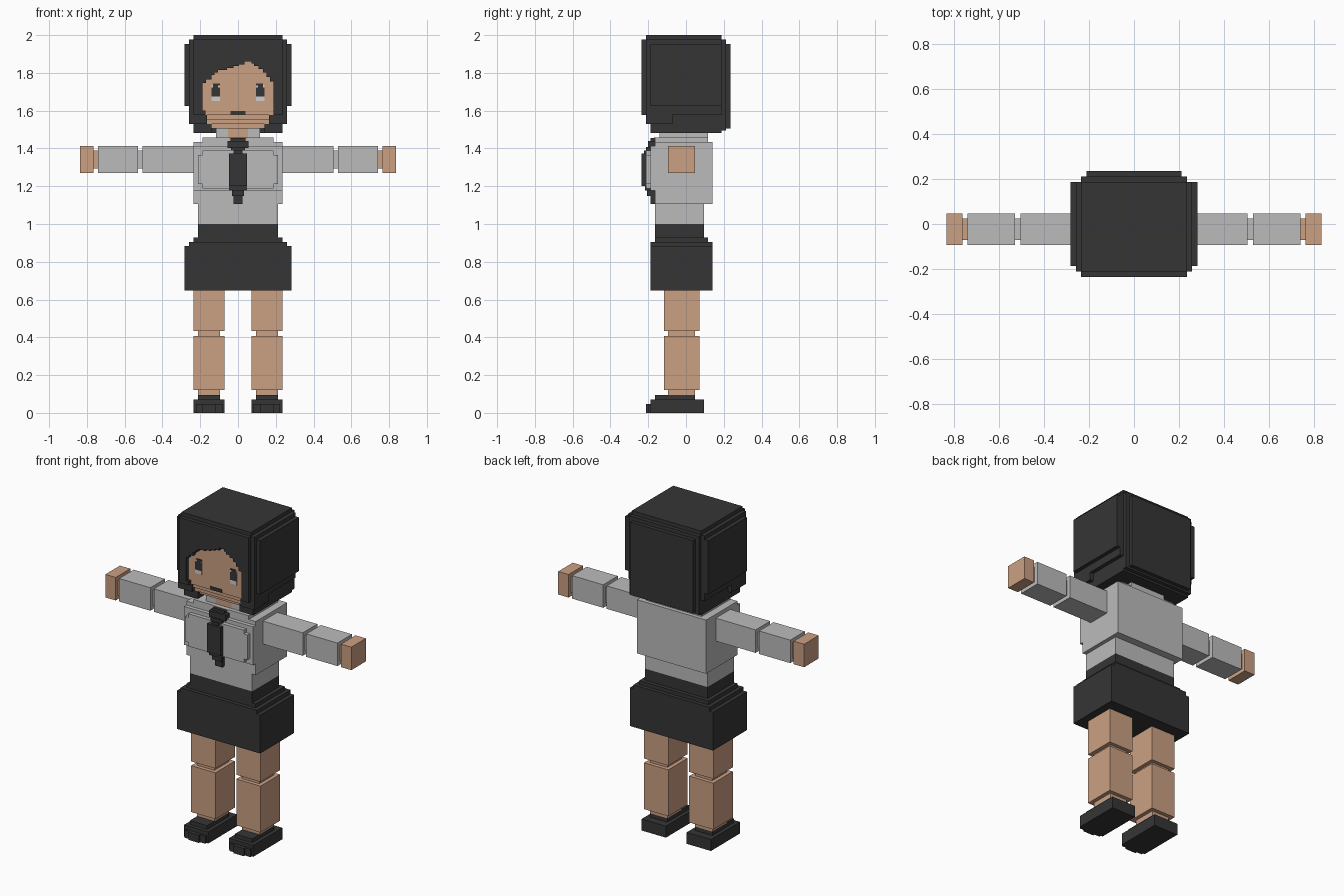
import bpy, bmesh

if "Cube" in bpy.data.objects:
    bpy.data.objects.remove(bpy.data.objects["Cube"])

V = 2 / 85  # size of one block; all measurements below are in blocks


def material(name, rgb):
    m = bpy.data.materials.new(name)
    m.diffuse_color = (*rgb, 1)
    m.use_nodes = True
    m.node_tree.nodes["Principled BSDF"].inputs["Base Color"].default_value = m.diffuse_color
    return m


BLACK = material("charcoal", (0.036, 0.036, 0.036))
SHIRT = material("light grey", (0.50, 0.50, 0.50))
SKIN = material("skin", (0.60, 0.35, 0.225))
WHITE = material("eye white", (0.62, 0.62, 0.62))


def finish(bm, name, mat):
    bmesh.ops.recalc_face_normals(bm, faces=bm.faces)
    bmesh.ops.scale(bm, vec=(V, V, V), verts=bm.verts)
    mesh = bpy.data.meshes.new(name)
    bm.to_mesh(mesh)
    bm.free()
    mesh.materials.append(mat)
    ob = bpy.data.objects.new(name, mesh)
    bpy.context.collection.objects.link(ob)
    return ob


def boxes(name, mat, *items, mirror=False):
    """One object from boxes (x0, x1, y0, y1, z0, z1); mirror adds the other side."""
    bm = bmesh.new()
    items = list(items)
    if mirror:
        items += [(-b, -a, *rest) for a, b, *rest in items]
    for x0, x1, y0, y1, z0, z1 in items:
        vs = bmesh.ops.create_cube(bm, size=1)["verts"]
        for v in vs:
            v.co = (x0 if v.co.x < 0 else x1,
                    y0 if v.co.y < 0 else y1,
                    z0 if v.co.z < 0 else z1)
    return finish(bm, name, mat)


def plate(name, mat, outline, y0, y1):
    """Extrude an (x, z) outline from y0 to y1."""
    bm = bmesh.new()
    face = bm.faces.new([bm.verts.new((x, y0, z)) for x, z in outline])
    out = bmesh.ops.extrude_face_region(bm, geom=[face])["geom"]
    for v in out:
        if isinstance(v, bmesh.types.BMVert):
            v.co.y = y1
    bmesh.ops.triangulate(bm, faces=[f for f in bm.faces if len(f.verts) > 4])
    return finish(bm, name, mat)


# Shoes, stepped toward the toe
boxes("shoes", BLACK,
      (3, 10, -8, 4, 0, 2), (3, 10, -8, 4, 2, 3), (4, 9, -7, 2, 3, 4),
      (5, 8, -9, -8, 0, 2), (3.5, 9.5, -8.5, -8, 0, 2), mirror=True)

# Legs with recessed ankles and knees
boxes("legs", SKIN,
      (4, 9, -4, 2, 4, 5.2), (3, 10, -5, 3, 5.2, 17.3),
      (4, 9, -4, 2, 17.3, 18.4), (3, 10, -5, 3, 18.4, 27.6), mirror=True)

# Skirt with stepped hips and waistband
boxes("skirt", BLACK,
      (-12, 12, -8, 6, 27.5, 37.5), (-11, 11, -8, 6, 37.5, 38.5),
      (-10, 10, -7, 5, 38.5, 39.5), (-9, 9, -7, 4, 39.5, 42.5))

# Shirt: waist, torso, raised chest panel, shoulders
boxes("shirt", SHIRT,
      (-9, 9, -7, 4, 42.5, 47), (-10, 10, -7, 6, 47, 50),
      (-10, 10, -8, 6, 50, 60), (-10, 10, -7, 6, 60, 61),
      (-8, 8, -9, -8, 50.5, 59), (-9, 9, -9, -8, 51.5, 58),
      (-8, 8, -7, 5, 61, 62))
boxes("collar", SHIRT, (2.3, 5, -6, 5, 62, 64), (-2.3, 2.3, -2, 5, 62, 63),
      mirror=True)

# Neck with the open shirt front
boxes("neck", SKIN, (-2.3, 2.3, -6, 0, 61, 65))
plate("neck_opening", SKIN, [(-2.3, 62), (-1.5, 61), (1.5, 61), (2.3, 62)], -7.2, -7)

# Tie
boxes("tie", BLACK,
      (-1.7, 1.7, -8, -6.5, 60, 61.9), (-2.4, 2.4, -8.6, -7, 59.6, 61.2),
      (-1.6, 1.6, -9, -7, 58.6, 59.8), (-1, 1, -9.4, -8, 58, 59),
      (-2, 2, -10, -8, 51, 58.4), (-2, 2, -9.2, -8, 50, 51),
      (-1, 1, -8, -7, 47, 50), (-1.3, 1.3, -8.8, -8, 48.8, 50))

# Arms with recessed elbows, then wrists and hands
boxes("sleeves", SHIRT,
      (9.5, 21.5, -4, 2, 54, 60), (21.5, 22.5, -3, 1, 55, 59),
      (22.5, 31.5, -4, 2, 54, 60), mirror=True)
boxes("hands", SKIN,
      (31.5, 32.5, -3, 1, 55, 59), (32.5, 35.5, -4, 2, 54, 60), mirror=True)

# Face with a chin that steps back
boxes("face", SKIN,
      (-8, 8, -9, -3, 67, 80), (-7, 7, -8.5, -3, 66, 67),
      (-7, 7, -8, -3, 65, 66), (-6, 6, -7, -3, 64, 65))

# Hair: crown and back of the head
boxes("hair_back", BLACK,
      (-10, 10, -3, 8, 63, 85), (-10, 10, -9, -3, 80, 85),
      (-11, 11, -9, 8, 80, 84), (-10, 10, 8, 9, 63.5, 84),
      (-9, 9, 9, 10, 64, 83))
# Hair: stepped sides and front locks
boxes("hair_sides", BLACK,
      (11, 12, -8, 8, 69, 83), (8, 11, -9, 8, 67, 84),
      (7, 11, -9, -3, 65, 67), (6, 10, -8, -3, 63, 65), mirror=True)

# Hair: fringe framing the face, its lower edge a staircase
steps = [(-8, 74.2), (-7.2, 75), (-6, 76), (-5.3, 76.6), (-4.5, 77.2), (-2.5, 77.6),
         (-1, 78), (0.2, 78.4), (1.5, 79.1), (3, 78.6), (3.6, 78), (4.6, 77.4),
         (5.6, 76.6), (6.4, 75.6), (7.2, 74.6), (8, 67)]
outline = [(8, 67), (10, 67), (10, 84), (-10, 84), (-10, 67), (-7.3, 67),
           (-7.3, 68), (-8, 68)]
for (x, z), (x_next, _) in zip(steps, steps[1:]):
    outline += [(x, z), (x_next, z)]
plate("fringe", BLACK, outline, -10, -9)

# Eyes: white patch, dark iris and lash, and mouth
boxes("eye_whites", WHITE, (4.1, 6, -9.1, -9, 70.2, 73.8), mirror=True)
boxes("irises", BLACK, (4.1, 6, -9.2, -9, 71.2, 73.2),
      (4.5, 5.6, -9.2, -9, 73.2, 74.1), (4.1, 5.6, -9.2, -9, 73.7, 74.1), mirror=True)
boxes("mouth", BLACK, (-1.7, 1.7, -9.2, -9, 67.1, 67.9))
